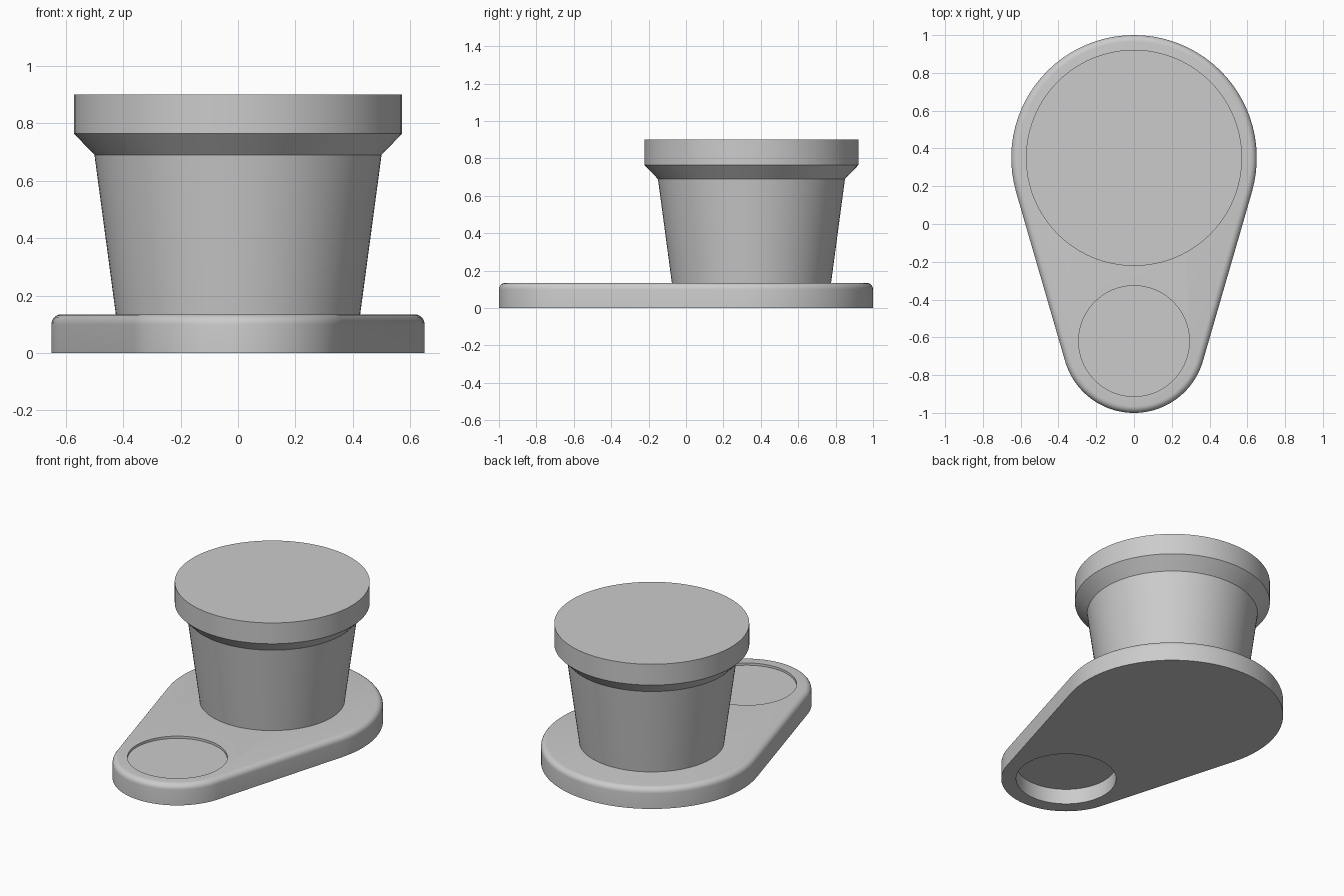
import bpy
import bmesh
from math import sin, cos, pi, asin, radians

if "Cube" in bpy.data.objects:
    bpy.data.objects.remove(bpy.data.objects["Cube"], do_unlink=True)

# Single plain grey
grey = bpy.data.materials.new("light grey")
grey.use_nodes = True
grey.diffuse_color = (0.6, 0.6, 0.6, 1)
grey.node_tree.nodes["Principled BSDF"].inputs["Base Color"].default_value = (0.6, 0.6, 0.6, 1)

BIG_Y, BIG_R = 0.35, 0.65
SMALL_Y, SMALL_R = -0.62, 0.38
THICK, FILLET = 0.135, 0.035


def loft(name, rings):
    """Skin a stack of equal-length point rings and cap both ends."""
    bm = bmesh.new()
    loops = [[bm.verts.new(p) for p in ring] for ring in rings]
    n = len(loops[0])
    for low, high in zip(loops, loops[1:]):
        for i in range(n):
            j = (i + 1) % n
            bm.faces.new((low[i], low[j], high[j], high[i]))
    bm.faces.new(loops[0][::-1])
    bm.faces.new(loops[-1])
    mesh = bpy.data.meshes.new(name)
    bm.to_mesh(mesh)
    bm.free()
    mesh.materials.append(grey)
    obj = bpy.data.objects.new(name, mesh)
    bpy.context.collection.objects.link(obj)
    return obj


def circle(y, r, z, n=96):
    return [(r * cos(2 * pi * i / n), y + r * sin(2 * pi * i / n), z) for i in range(n)]


def teardrop(inset, z, n=48):
    """Two arcs joined by their common tangents."""
    a = asin((BIG_R - SMALL_R) / (BIG_Y - SMALL_Y))
    pts = []
    for y, r, start, end in ((BIG_Y, BIG_R, -a, pi + a),
                             (SMALL_Y, SMALL_R, pi + a, 2 * pi - a)):
        for i in range(n + 1):
            t = start + (end - start) * i / n
            pts.append(((r - inset) * cos(t), y + (r - inset) * sin(t), z))
    return pts


def select_only(obj):
    bpy.ops.object.select_all(action='DESELECT')
    obj.select_set(True)
    bpy.context.view_layer.objects.active = obj


# Base plate with a rounded upper edge
rings = [teardrop(0, 0)]
for k in range(7):
    t = pi / 2 * k / 6
    rings.append(teardrop(FILLET * (1 - cos(t)), THICK - FILLET + FILLET * sin(t)))
base = loft("base_plate", rings)

# Shallow recess above and deep pocket below, separated by a thin floor
for z0, z1 in ((0.12, 0.3), (-0.2, 0.098)):
    cutter = loft("pocket_cutter", [circle(SMALL_Y, 0.293, z) for z in (z0, z1)])
    cutter.hide_render = True
    cut = base.modifiers.new("pocket", 'BOOLEAN')
    cut.operation, cut.solver, cut.object = 'DIFFERENCE', 'EXACT', cutter
    select_only(base)
    bpy.ops.object.modifier_apply(modifier=cut.name)
    bpy.data.objects.remove(cutter, do_unlink=True)

# Tapered body, flared collar and straight rim
profile = [(0.425, THICK - 0.005), (0.5, 0.69), (0.572, 0.765), (0.572, 0.9)]
knob = loft("tapered_knob", [circle(BIG_Y, r, z) for r, z in profile])

for obj in (base, knob):
    select_only(obj)
    bpy.ops.object.shade_smooth_by_angle(angle=radians(28))
